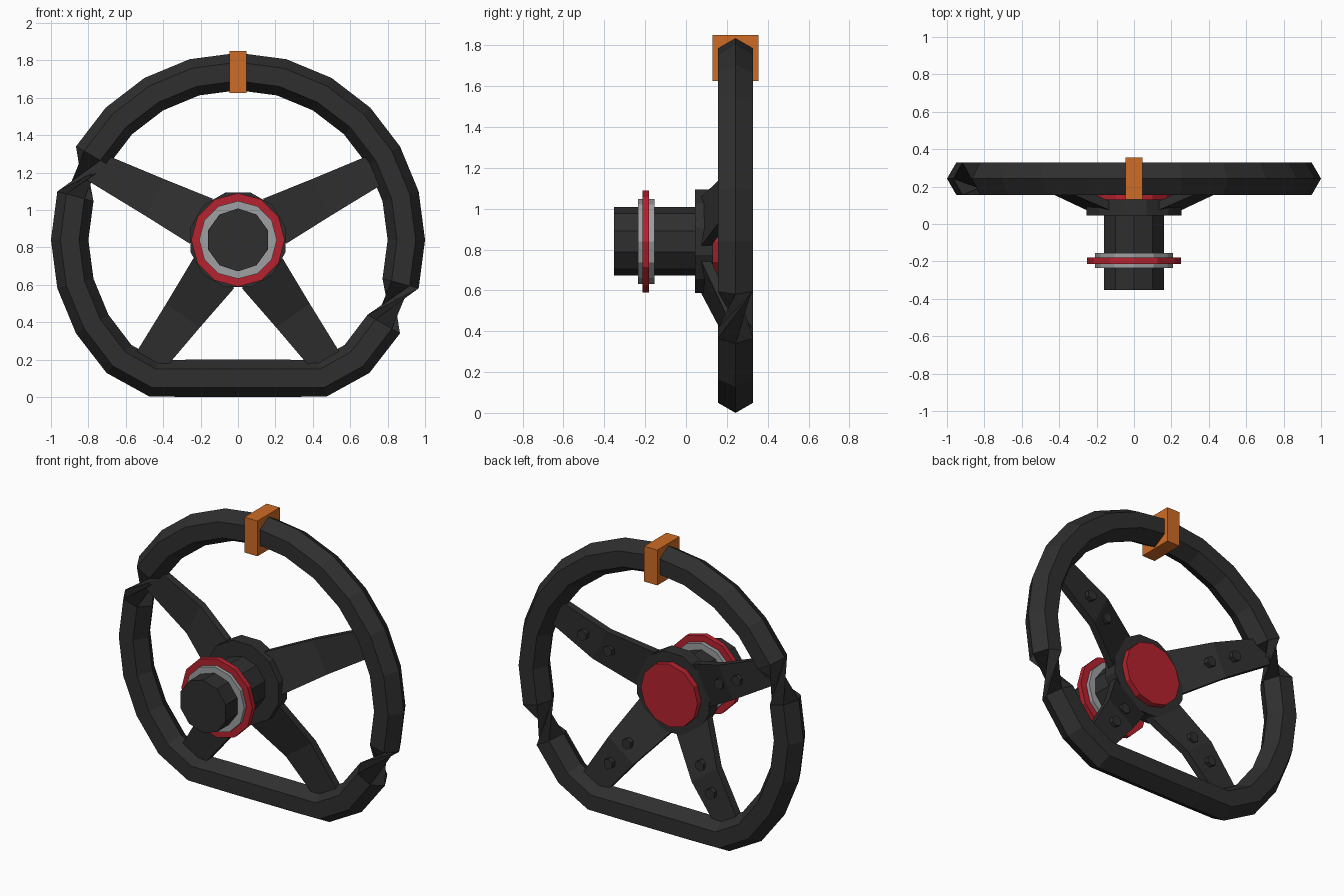
import bpy, bmesh, math
from math import sin, cos, pi, radians

if "Cube" in bpy.data.objects:
    bpy.data.objects.remove(bpy.data.objects["Cube"])

CZ = 0.84   # height of the wheel centre


def material(name, rgb):
    m = bpy.data.materials.new(name)
    m.diffuse_color = (*rgb, 1)
    m.use_nodes = True
    m.node_tree.nodes["Principled BSDF"].inputs["Base Color"].default_value = m.diffuse_color
    return m


DARK = material("charcoal", (0.028, 0.028, 0.028))
RED = material("red", (0.47, 0.016, 0.028))
GREY = material("grey", (0.34, 0.35, 0.36))
ORANGE = material("orange", (0.62, 0.15, 0.018))


def loft(name, rings, mat, closed=False, flips=()):
    """Skin a list of vertex rings; flips marks spans twisted by half a turn."""
    bm = bmesh.new()
    vs = [[bm.verts.new(p) for p in r] for r in rings]
    n, m = len(vs[0]), len(vs)
    for k in range(m if closed else m - 1):
        a, b = vs[k], vs[(k + 1) % m]
        s = n // 2 if k in flips else 0
        for i in range(n):
            j = (i + 1) % n
            bm.faces.new((a[i], a[j], b[(j + s) % n], b[(i + s) % n]))
    if not closed:
        bm.faces.new(vs[0])
        bm.faces.new(vs[-1])
    bmesh.ops.recalc_face_normals(bm, faces=bm.faces)
    me = bpy.data.meshes.new(name)
    bm.to_mesh(me)
    bm.free()
    me.materials.append(mat)
    ob = bpy.data.objects.new(name, me)
    bpy.context.collection.objects.link(ob)
    return ob


def disc(name, r, y0, y1, n, mat, x=0, z=CZ, turn=0.0):
    """Cylinder along y, first corner pointing up unless turned."""
    ring = [(x + r * sin(turn + 2 * pi * i / n), z + r * cos(turn + 2 * pi * i / n)) for i in range(n)]
    loft(name, [[(px, y, pz) for px, pz in ring] for y in (y0, y1)], mat)


# Rim: hexagonal tube round a flat-bottomed circle, with two twisted spans
path = [(0.9 * cos(radians(15 * k)), max(CZ + 0.9 * sin(radians(15 * k)), 0.10)) for k in range(24)]
rings = []
for k, (x, z) in enumerate(path):
    (x0, z0), (x1, z1) = path[k - 1], path[(k + 1) % 24]
    d = math.hypot(x1 - x0, z1 - z0)
    nx, nz = (z1 - z0) / d, -(x1 - x0) / d
    rings.append([(x + nx * 0.1 * cos(i * pi / 3), 0.2425 + 0.1 * sin(i * pi / 3),
                   z + nz * 0.1 * cos(i * pi / 3)) for i in range(6)])
loft("rim", rings, DARK, closed=True, flips=(10, 22))

# Spokes: bent tapering bars with two hexagonal bolts each on the back
SECTIONS = [(0.22, 0.10, 0.27), (0.50, 0.212, 0.22), (0.86, 0.245, 0.165)]   # radius, y, width
for k, deg in enumerate((27, 153, 234, 306)):
    c, s = cos(radians(deg)), sin(radians(deg))
    bars = []
    for r, y, w in SECTIONS:
        bars.append([(r * c - q * w / 2 * s, y + t * 0.024, CZ + r * s + q * w / 2 * c)
                     for q, t in ((-1, -1), (1, -1), (1, 1), (-1, 1))])
    loft(f"spoke_{k + 1}", bars, DARK)
    for r, y in ((0.44, 0.222), (0.61, 0.262)):
        disc(f"bolt_{k + 1}", 0.034, y - 0.03, y + 0.002 + 0.01, 6, DARK, r * c, CZ + r * s)

# Hub, shaft, collars and button
disc("hub", 0.262, 0.045, 0.132, 12, DARK, turn=pi / 12)
disc("shaft", 0.168, -0.352, 0.06, 10, DARK)
disc("grey_collar", 0.208, -0.235, -0.155, 12, GREY)
disc("red_collar", 0.25, -0.213, -0.18, 12, RED)
disc("back_button", 0.2, 0.12, 0.17, 12, RED)

# Orange centre marker on top of the rim
loft("top_marker", [[(x, y, z) for y, z in ((0.13, 1.625), (0.355, 1.625), (0.355, 1.85), (0.13, 1.85))]
                    for x in (-0.046, 0.046)], ORANGE)
